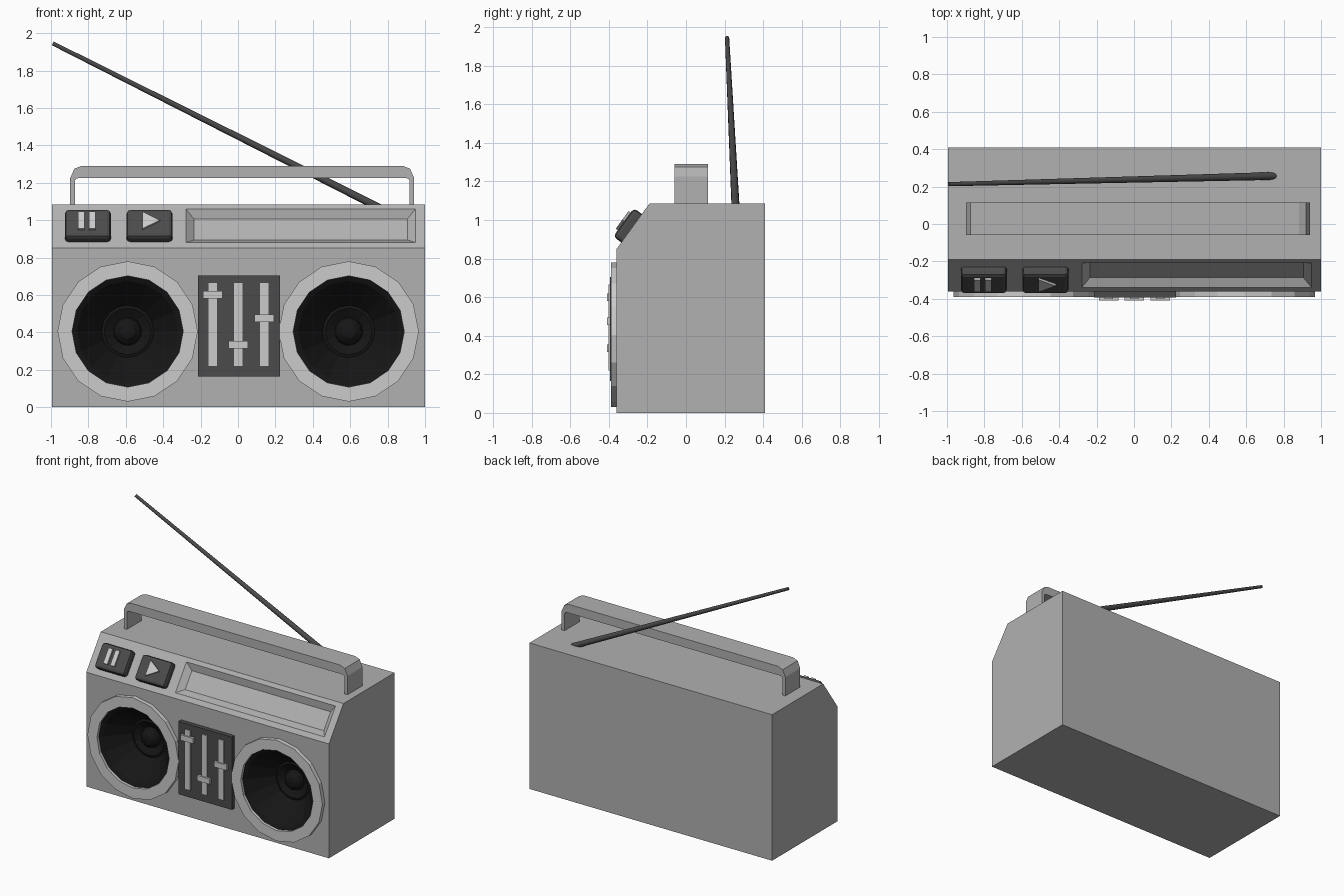
import bpy, bmesh, math
from mathutils import Matrix, Vector

if "Cube" in bpy.data.objects:
    bpy.data.objects.remove(bpy.data.objects["Cube"])


def material(name, v):
    m = bpy.data.materials.new(name)
    m.diffuse_color = (v, v, v, 1)
    m.use_nodes = True
    m.node_tree.nodes["Principled BSDF"].inputs["Base Color"].default_value = m.diffuse_color
    return m


GREY = material("case_grey", 0.44)
DARK = material("dark_plastic", 0.07)
BLACK = material("speaker_black", 0.008)


def frame(x, y, z, origin):
    m = Matrix((x, y, z)).transposed().to_4x4()
    m.translation = origin
    return m


FRONT_Y, TOP_Z, LIP_Z, BEVEL_Y = -0.36, 1.085, 0.85, -0.19
up = Vector((0, BEVEL_Y - FRONT_Y, TOP_Z - LIP_Z)).normalized()
# Drawing planes: side profile, front face, sloped control strip
SIDE = frame((0, 1, 0), (0, 0, 1), (1, 0, 0), (-0.995, 0, 0))
FRONT = frame((1, 0, 0), (0, 0, 1), (0, -1, 0), (0, FRONT_Y, 0))
SLOPE = frame((1, 0, 0), up, Vector((1, 0, 0)).cross(up), (0, FRONT_Y, LIP_Z))


def finish(name, bm, mat):
    bmesh.ops.recalc_face_normals(bm, faces=bm.faces)
    me = bpy.data.meshes.new(name)
    bm.to_mesh(me)
    bm.free()
    ob = bpy.data.objects.new(name, me)
    bpy.context.collection.objects.link(ob)
    if mat:
        me.materials.append(mat)
    return ob


def prism(name, pts, z0, depth, plane, mat=None, taper=0, bevel=0):
    bm = bmesh.new()
    face = bm.faces.new([bm.verts.new((x, y, z0)) for x, y in pts])
    ext = bmesh.ops.extrude_face_region(bm, geom=[face])["geom"]
    cx = sum(p[0] for p in pts) / len(pts)
    cy = sum(p[1] for p in pts) / len(pts)
    for v in ext:
        if isinstance(v, bmesh.types.BMVert):
            v.co.z += depth
            if taper:
                v.co.x += math.copysign(taper, v.co.x - cx)
                v.co.y += math.copysign(taper, v.co.y - cy)
    if bevel:
        bmesh.ops.bevel(bm, geom=bm.edges[:], offset=bevel, segments=2,
                        profile=0.5, affect='EDGES')
    bm.transform(plane)
    return finish(name, bm, mat)


def rect(x0, x1, y0, y1):
    return [(x0, y0), (x1, y0), (x1, y1), (x0, y1)]


def lathe(name, profile, cx, cz, mat=None, closed=False, n=16):
    """Spin (radius, y) points around a front-to-back axis."""
    bm = bmesh.new()
    vs = [bm.verts.new((0, y, r)) for r, y in profile]
    es = [bm.edges.new(p) for p in zip(vs, vs[1:])]
    if closed:
        es.append(bm.edges.new((vs[-1], vs[0])))
    bmesh.ops.spin(bm, geom=vs + es, cent=(0, 0, 0), axis=(0, 1, 0),
                   angle=math.tau, steps=n)
    bmesh.ops.remove_doubles(bm, verts=bm.verts, dist=1e-4)
    bmesh.ops.translate(bm, verts=bm.verts, vec=(cx, 0, cz))
    return finish(name, bm, mat)


def cut(target, cutter):
    mod = target.modifiers.new("cut", 'BOOLEAN')
    mod.operation, mod.solver, mod.object = 'DIFFERENCE', 'EXACT', cutter
    bpy.context.view_layer.objects.active = target
    bpy.ops.object.modifier_apply(modifier=mod.name)
    bpy.data.objects.remove(cutter)


# Case with sloped control strip
case = prism("case", [(FRONT_Y, 0), (0.41, 0), (0.41, TOP_Z), (BEVEL_Y, TOP_Z),
                      (FRONT_Y, LIP_Z)], 0, 1.995, SIDE, GREY)
# Tapered display recess in the slope
cut(case, prism("recess_cutter", rect(-0.235, 0.905, 0.08, 0.216),
                -0.034, 0.068, SLOPE, taper=0.086))

# Speakers: hole, raised ring, cone with dome
for side, cx in (("left", -0.59), ("right", 0.592)):
    cz = 0.405
    cut(case, lathe("hole_cutter", [(0, -0.5), (0.32, -0.5), (0.32, -0.1), (0, -0.1)],
                    cx, cz))
    lathe(side + "_speaker_ring", [(0.375, -0.355), (0.375, -0.39), (0.297, -0.39),
                                   (0.297, -0.355)], cx, cz, closed=True)
    cone = lathe(side + "_speaker_cone",
                 [(0.299, -0.37), (0.27, -0.355), (0.14, -0.2), (0.125, -0.205),
                  (0.075, -0.175), (0.065, -0.205), (0.038, -0.228), (0, -0.235)],
                 cx, cz, BLACK)
    # cone surface faces the listener
    if cone.data.polygons[0].normal.y > 0:
        cone.data.flip_normals()

# Equaliser panel with three sliders
prism("equaliser_panel", rect(-0.215, 0.225, 0.165, 0.705), -0.01, 0.043, FRONT, DARK)
for i, (x, z) in enumerate(((-0.135, 0.6), (0.002, 0.335), (0.14, 0.475))):
    prism(f"slider_track_{i}", rect(x - 0.023, x + 0.023, 0.22, 0.665), 0.03, 0.011, FRONT)
    prism(f"slider_grip_{i}", rect(x - 0.052, x + 0.052, z - 0.02, z + 0.02), 0.03, 0.02, FRONT)

# Pause and play buttons
for name, x in (("pause", -0.803), ("play", -0.473)):
    prism(name + "_button", rect(x - 0.123, x + 0.123, 0.042, 0.224), -0.02, 0.072,
          SLOPE, DARK, bevel=0.02)
for i, x in enumerate((-0.838, -0.78)):
    prism(f"pause_bar_{i}", rect(x - 0.017, x + 0.017, 0.083, 0.195), 0.045, 0.02, SLOPE)
prism("play_triangle", [(-0.51, 0.083), (-0.418, 0.139), (-0.51, 0.195)], 0.045, 0.02, SLOPE)

# Carry handle: chamfered arch
left, right, top = -0.897, 0.942, 1.29
outer = [(left, 1.07), (left, 1.225), (left + 0.022, 1.275), (left + 0.06, top)]
inner = [(left + 0.025, 1.07), (left + 0.025, 1.212), (left + 0.032, 1.222), (left + 0.045, 1.225)]


def arch(half):
    return half + [(left + right - x, z) for x, z in reversed(half)]


prism("handle", arch(outer) + arch(inner)[::-1], -0.475, 0.175, FRONT, GREY)

# Slanted antenna rising from the rear of the top
base, tip = Vector((0.755, 0.257, 1.067)), Vector((-0.99, 0.213, 1.945))
d = tip - base
bpy.ops.mesh.primitive_cone_add(vertices=12, radius1=0.021, radius2=0.011, depth=d.length,
                                location=(base + tip) / 2,
                                rotation=d.to_track_quat('Z', 'Y').to_euler())
antenna = bpy.context.object
antenna.name = "antenna"
antenna.data.materials.append(DARK)
bpy.ops.object.shade_smooth_by_angle()
